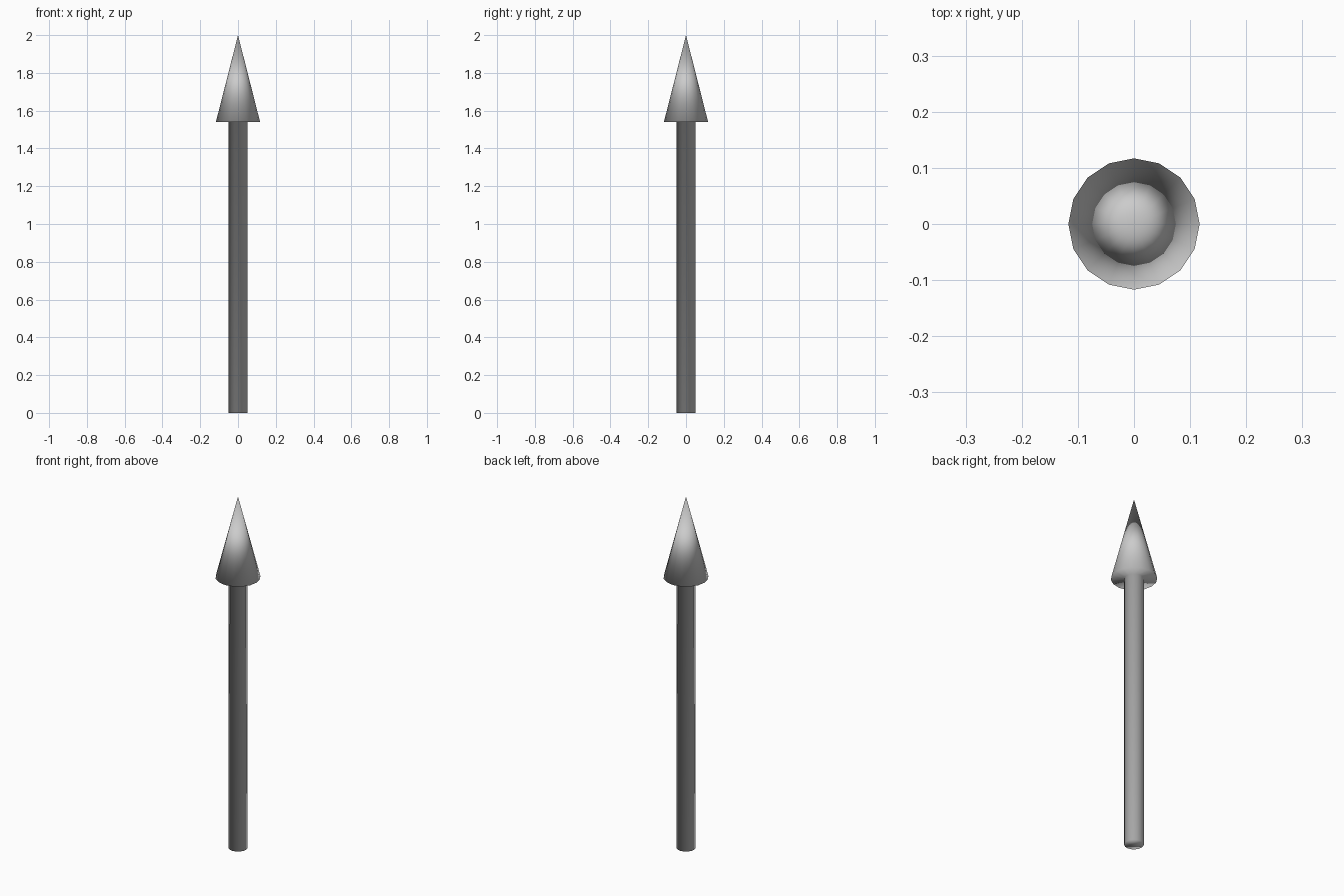
import bpy
import bmesh
from math import cos, sin, pi

if "Cube" in bpy.data.objects:
    bpy.data.objects.remove(bpy.data.objects["Cube"])

SIDES = 16
SHAFT_R, HEAD_R = 0.05, 0.117
HEAD_Z, TIP_Z = 1.54, 2.0

bm = bmesh.new()


def ring(radius, z):
    return [bm.verts.new((radius * cos(2 * pi * i / SIDES),
                          radius * sin(2 * pi * i / SIDES), z))
            for i in range(SIDES)]


def bridge(lower, upper):
    for i in range(SIDES):
        j = (i + 1) % SIDES
        bm.faces.new((lower[i], lower[j], upper[j], upper[i]))


# Shaft with closed foot
foot = ring(SHAFT_R, 0)
neck = ring(SHAFT_R, HEAD_Z)
bm.faces.new(foot[::-1])
bridge(foot, neck)

# Flat underside of the head, then the cone up to the tip
rim = ring(HEAD_R, HEAD_Z)
bridge(neck, rim)
tip = bm.verts.new((0, 0, TIP_Z))
for i in range(SIDES):
    bm.faces.new((rim[i], rim[(i + 1) % SIDES], tip))

# Everything is smooth shaded, including across the rims
for f in bm.faces:
    f.smooth = True
bmesh.ops.recalc_face_normals(bm, faces=bm.faces)

mesh = bpy.data.meshes.new("arrow")
bm.to_mesh(mesh)
bm.free()
arrow = bpy.data.objects.new("arrow", mesh)
bpy.context.collection.objects.link(arrow)
